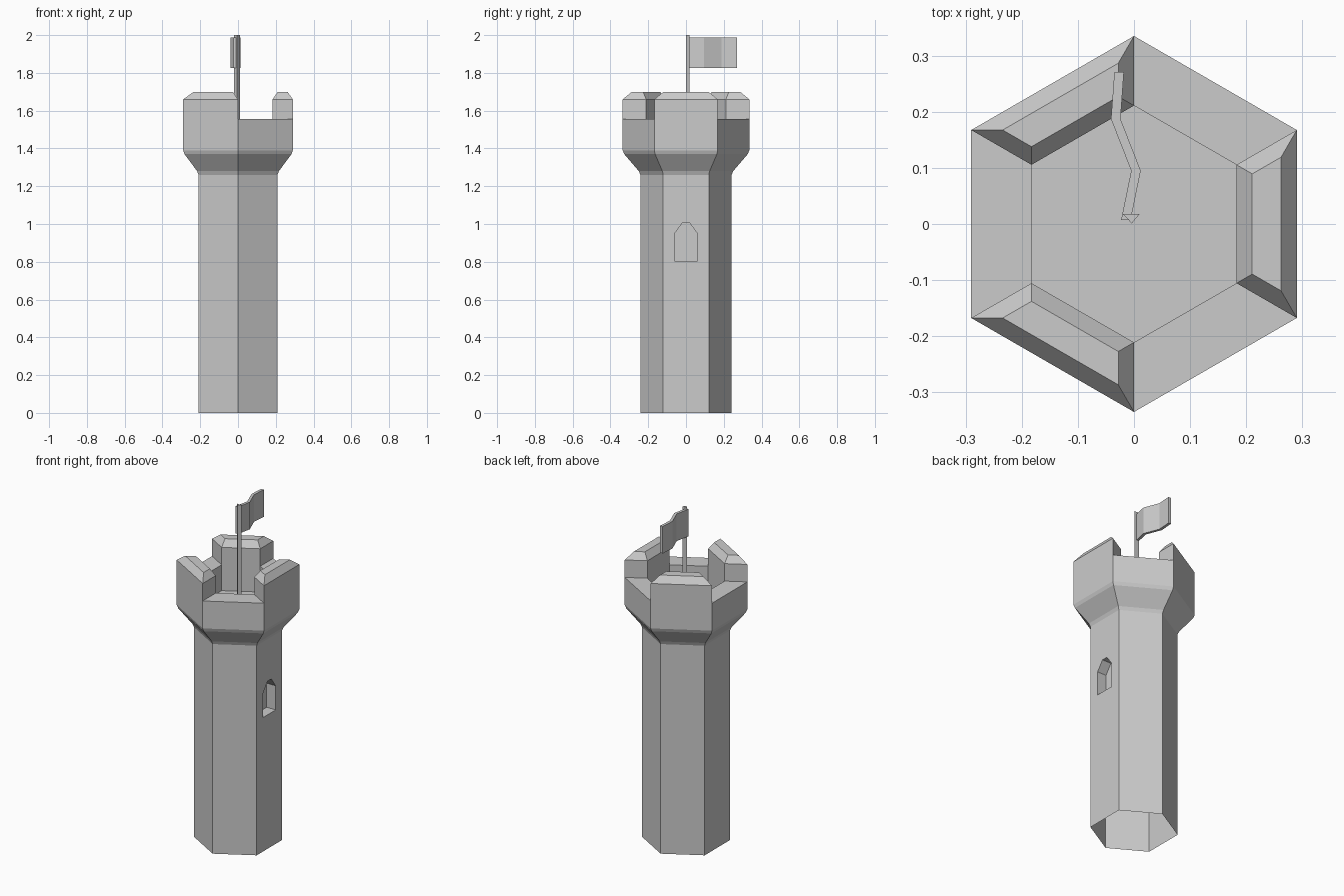
import bpy, bmesh
from math import cos, sin, radians
from mathutils import Vector

if "Cube" in bpy.data.objects:
    bpy.data.objects.remove(bpy.data.objects["Cube"])


def hexagon(r, z):
    # side k lies between corners k and k+1; side 0 faces +x
    return [Vector((r * cos(radians(60 * k - 30)), r * sin(radians(60 * k - 30)), z)) for k in range(6)]


def finish(name, bm):
    bmesh.ops.remove_doubles(bm, verts=bm.verts, dist=1e-5)
    bmesh.ops.recalc_face_normals(bm, faces=bm.faces)
    mesh = bpy.data.meshes.new(name)
    bm.to_mesh(mesh)
    bm.free()
    bpy.context.collection.objects.link(bpy.data.objects.new(name, mesh))


def face(bm, pts):
    bm.faces.new([bm.verts.new(p) for p in pts])


def band(bm, lower, upper, sides=range(6)):
    n = len(lower)
    for k in sides:
        j = (k + 1) % n
        face(bm, [lower[k], lower[j], upper[j], upper[k]])


def prism(name, outline, z0, z1):
    bm = bmesh.new()
    lo = [Vector((x, y, z0)) for x, y in outline]
    hi = [Vector((x, y, z1)) for x, y in outline]
    band(bm, lo, hi, range(len(lo)))
    face(bm, lo[::-1])
    face(bm, hi)
    finish(name, bm)


def inset(quad, d, z):
    # move every edge of a counter-clockwise quad inwards by d
    out = []
    for i in range(4):
        p = quad[i].xy
        a = (p - quad[i - 1].xy).normalized()
        b = (quad[(i + 1) % 4].xy - p).normalized()
        q = p + (b - a) * (d / a.cross(b))
        out.append(Vector((q.x, q.y, z)))
    return out


FLOOR, RIM, SHOULDER, TOP = 1.40, 1.555, 1.66, 1.70
R_IN, R_OUT = 0.211, 0.335

# Tower: open-bottomed hexagonal shaft and flared crown
bm = bmesh.new()
profile = [(0.241, 0), (0.241, 1.26), (0.25, 1.28), (0.327, 1.37), (R_OUT, 1.39), (R_OUT, RIM)]
rings = [hexagon(r, z) for r, z in profile]
for i in range(len(rings) - 1):
    band(bm, rings[i], rings[i + 1], range(1, 6) if i == 0 else range(6))

# Right shaft wall, in two halves around the arched window
half = [(0, 0.805), (0.06, 0.805), (0.06, 0.95), (0.018, 1.007), (0, 1.007)]
x, w, depth = rings[0][0].x, rings[0][1].y, 0.06
for s in (1, -1):
    edge = [Vector((x, s * y, z)) for y, z in half]
    back = [p - Vector((depth, 0, 0)) for p in edge]
    wall = [(x, 0, 0), (x, s * w, 0), (x, s * w, 1.26), (x, 0, 1.26)]
    face(bm, wall + edge[::-1])
    band(bm, edge, back, range(4))
    face(bm, back)

# Parapet: sunken floor, rim, and chamfered merlons on alternate sides
outer, inner = hexagon(R_OUT, RIM), hexagon(R_IN, RIM)
floor = hexagon(R_IN, FLOOR)
band(bm, floor, inner)
face(bm, floor)
for k in range(6):
    j = (k + 1) % 6
    quad = [outer[k], outer[j], inner[j], inner[k]]
    if k % 2:
        face(bm, quad)
        continue
    shoulder = [Vector((p.x, p.y, SHOULDER)) for p in quad]
    top = inset(quad, 0.028, TOP)
    band(bm, quad, shoulder, range(4))
    band(bm, shoulder, top, range(4))
    face(bm, top)
finish("tower", bm)

# Three-sided flag pole
prism("flag_pole", [(-0.004, 0.001), (0.01, 0.018), (-0.02, 0.018)], FLOOR, 2.0)

# Waving flag
wave = [(-0.023, 0.007), (-0.005, 0.095), (-0.041, 0.187), (-0.035, 0.271)]
prism("flag", [(px + 0.017, py) for px, py in wave] + wave[::-1], 1.825, 1.988)
